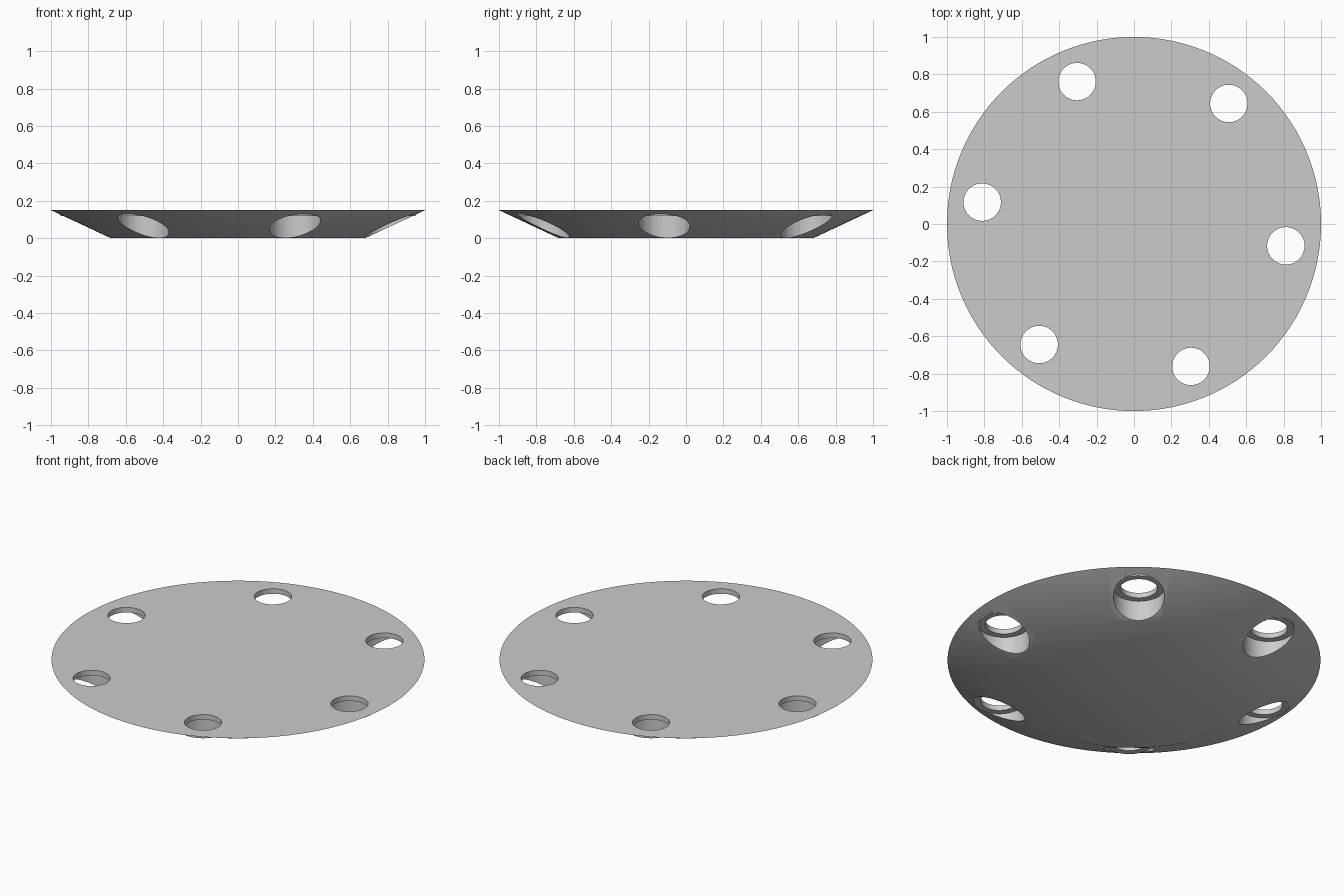
import bpy
import bmesh
from math import cos, sin, radians
from mathutils import Matrix

cube = bpy.data.objects.get("Cube")
if cube:
    bpy.data.objects.remove(cube)

HEIGHT = 0.15
LEDGE_Z = 0.12
HOLE_R = 0.1
BORE_R = 0.137
RING_R = 0.82
START = 51.8

grey = bpy.data.materials.new("plain grey")
grey.use_nodes = True
grey.diffuse_color = (0.6, 0.6, 0.6, 1)
grey.node_tree.nodes["Principled BSDF"].inputs["Base Color"].default_value = grey.diffuse_color


def add_cylinder(bm, x, y, r_low, r_top, z0, z1, sides):
    bmesh.ops.create_cone(bm, cap_ends=True, segments=sides, radius1=r_low,
                          radius2=r_top, depth=z1 - z0,
                          matrix=Matrix.Translation((x, y, (z0 + z1) / 2)))


def make_object(name, bm):
    mesh = bpy.data.meshes.new(name)
    bm.to_mesh(mesh)
    bm.free()
    mesh.materials.append(grey)
    obj = bpy.data.objects.new(name, mesh)
    bpy.context.collection.objects.link(obj)
    return obj


def six_cylinders(name, radius, z0, z1):
    bm = bmesh.new()
    for i in range(6):
        a = radians(START + 60 * i)
        add_cylinder(bm, RING_R * cos(a), RING_R * sin(a), radius, radius, z0, z1, 64)
    obj = make_object(name, bm)
    obj.hide_render = True
    return obj


# Tapered dish body
bm = bmesh.new()
add_cylinder(bm, 0, 0, 0.68, 1.0, 0, HEIGHT, 128)
plate = make_object("tapered_plate", bm)

# Bolt seats stand slightly proud of the slope, then bores and holes are cut
steps = [
    (six_cylinders("bolt_seats", BORE_R, 0.05, 0.14), "UNION"),
    (six_cylinders("bore_cutters", BORE_R + 0.0003, -0.1, LEDGE_Z), "DIFFERENCE"),
    (six_cylinders("hole_cutters", HOLE_R, -0.2, 0.3), "DIFFERENCE"),
]
bpy.context.view_layer.objects.active = plate
plate.select_set(True)
for helper, operation in steps:
    mod = plate.modifiers.new(helper.name, "BOOLEAN")
    mod.object = helper
    mod.operation = operation
    mod.solver = "EXACT"
    bpy.ops.object.modifier_apply(modifier=mod.name)
    bpy.data.objects.remove(helper)

bpy.ops.object.shade_smooth_by_angle(angle=radians(30))
